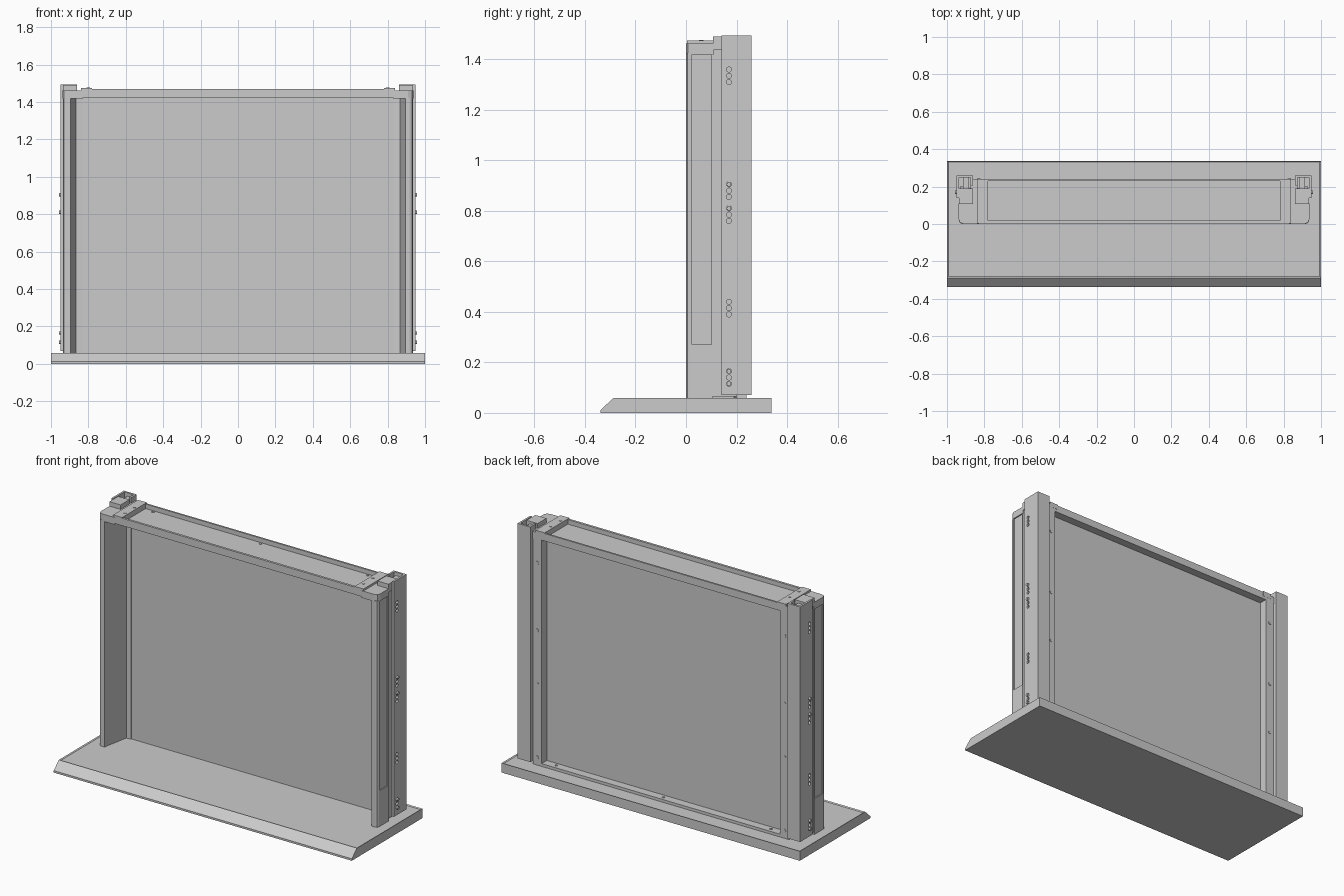
import bpy, bmesh
from math import pi
from mathutils import Matrix, Vector

if "Cube" in bpy.data.objects:
    bpy.data.objects.remove(bpy.data.objects["Cube"])


def finish(name, bm, mirror=False):
    bmesh.ops.recalc_face_normals(bm, faces=bm.faces)
    me = bpy.data.meshes.new(name)
    bm.to_mesh(me)
    bm.free()
    ob = bpy.data.objects.new(name, me)
    bpy.context.collection.objects.link(ob)
    if mirror:
        ob.modifiers.new("mirror", 'MIRROR').use_axis[0] = True
    return ob


def add_box(bm, x, y, z):
    size = Vector((x[1] - x[0], y[1] - y[0], z[1] - z[0]))
    mid = Vector((sum(x), sum(y), sum(z))) / 2
    bmesh.ops.create_cube(bm, size=1, matrix=Matrix.Translation(mid) @ Matrix.Diagonal((*size, 1)))


def box(name, x, y, z, mirror=False):
    bm = bmesh.new()
    add_box(bm, x, y, z)
    return finish(name, bm, mirror)


def prism(name, points, axis, lo, hi, mirror=False):
    """Extrude a closed profile: (x, y) along z, or (y, z) along x."""
    bm = bmesh.new()
    place = (lambda a, b: (a, b, lo)) if axis == 'z' else (lambda a, b: (lo, a, b))
    face = bm.faces.new([bm.verts.new(place(*p)) for p in points])
    ext = bmesh.ops.extrude_face_region(bm, geom=[face])
    step = (0, 0, hi - lo) if axis == 'z' else (hi - lo, 0, 0)
    bmesh.ops.translate(bm, vec=step, verts=[g for g in ext['geom'] if isinstance(g, bmesh.types.BMVert)])
    return finish(name, bm, mirror)


def discs(name, centres, axis, r, depth, mirror=False):
    """Short cylinders (screw heads or hole cutters) along one axis."""
    bm = bmesh.new()
    rot = {'x': Matrix.Rotation(pi / 2, 4, 'Y'), 'y': Matrix.Rotation(pi / 2, 4, 'X'), 'z': Matrix()}[axis]
    for c in centres:
        bmesh.ops.create_cone(bm, cap_ends=True, segments=16, radius1=r, radius2=r, depth=depth,
                              matrix=Matrix.Translation(c) @ rot)
    return finish(name, bm, mirror)


def cut(ob, cutter):
    mod = ob.modifiers.new("cut", 'BOOLEAN')
    mod.object, mod.operation, mod.solver = cutter, 'DIFFERENCE', 'EXACT'
    ob.modifiers.move(len(ob.modifiers) - 1, 0)
    cutter.hide_render = True
    cutter.hide_viewport = True


# Base plate with sloped front edge and shallow rim
base = prism("base_plate", [(-.338, 0), (.338, 0), (.338, .058), (-.288, .058), (-.338, .012)], 'x', -1, 1)
bm = bmesh.new()
bm.from_mesh(base.data)
bm.normal_update()
top = [f for f in bm.faces if f.normal.z > .9]
bmesh.ops.inset_region(bm, faces=top, thickness=.01, depth=0)
bmesh.ops.translate(bm, vec=(0, 0, -.005), verts=list(top[0].verts))
bm.to_mesh(base.data)
bm.free()

# Main panel
box("back_panel", (-.84, .84), (.172, .19), (.053, 1.44))

# Top channel: floor with front and rear lips
prism("top_channel", [(.004, 1.425), (.24, 1.425), (.24, 1.47), (.229, 1.47), (.229, 1.443),
                      (.018, 1.443), (.018, 1.47), (.004, 1.47)], 'x', -.83, .83)
box("bottom_rail", (-.80, .80), (.185, .24), (.053, .07))
discs("rail_screws", [(x, .215, z) for x in (-.72, 0, .72) for z in (.071, 1.444)], 'z', .008, .005)

# Side frame: front pilaster, slanted inner wall and rear flange
frame = prism("side_frame", [(.895, 0), (.918, 0), (.93, .005), (.935, .015), (.935, .105), (.89, .105),
                             (.882, .19), (.86, .2), (.86, .24), (.80, .24), (.80, .188), (.835, .188),
                             (.835, .168), (.865, .165), (.893, .02)], 'z', .053, 1.425, True)
cut(frame, box("side_recess_cutter", (.929, .95), (.024, .1), (.27, 1.42)))
discs("flange_screws", [(.83, .24, z) for z in (.1, .545, .87, 1.28)], 'y', .01, .006, True)

# Corner cap over the pilaster, and bracket tying it to the top channel
prism("corner_cap", [(.83, 0), (.91, 0), (.93, .008), (.937, .025), (.937, .11), (.875, .11),
                     (.875, .24), (.83, .24)], 'z', 1.42, 1.463, True)
box("corner_bracket", (.78, .84), (.003, .241), (1.443, 1.475), True)
discs("bracket_screws", [(.80, y, 1.475) for y in (.06, .15)], 'z', .009, .005, True)

# Rear C-channel post with rows of mounting holes
post = prism("rear_post", [(.948, .14), (.948, .26), (.862, .26), (.862, .205), (.874, .205),
                           (.874, .248), (.936, .248), (.936, .14)], 'z', .07, 1.495, True)
rows = (1.335, .88, .785, .415, .14)
cut(post, discs("post_hole_cutter", [(.942, .17, z + d) for z in rows for d in (-.025, 0, .025)],
                'x', .010, .03))
discs("post_screws", [(.948, .17, z) for z in (.905, .81, .165, .115)], 'x', .009, .02, True)

# Slider rail inside the post, with a raised end block
box("slider_rail", (.885, .93), (.104, .2), (.065, 1.44), True)
box("slider_block", (.862, .936), (.106, .19), (1.44, 1.49), True)
box("slider_clip", (.885, .915), (.19, .25), (1.38, 1.475), True)
